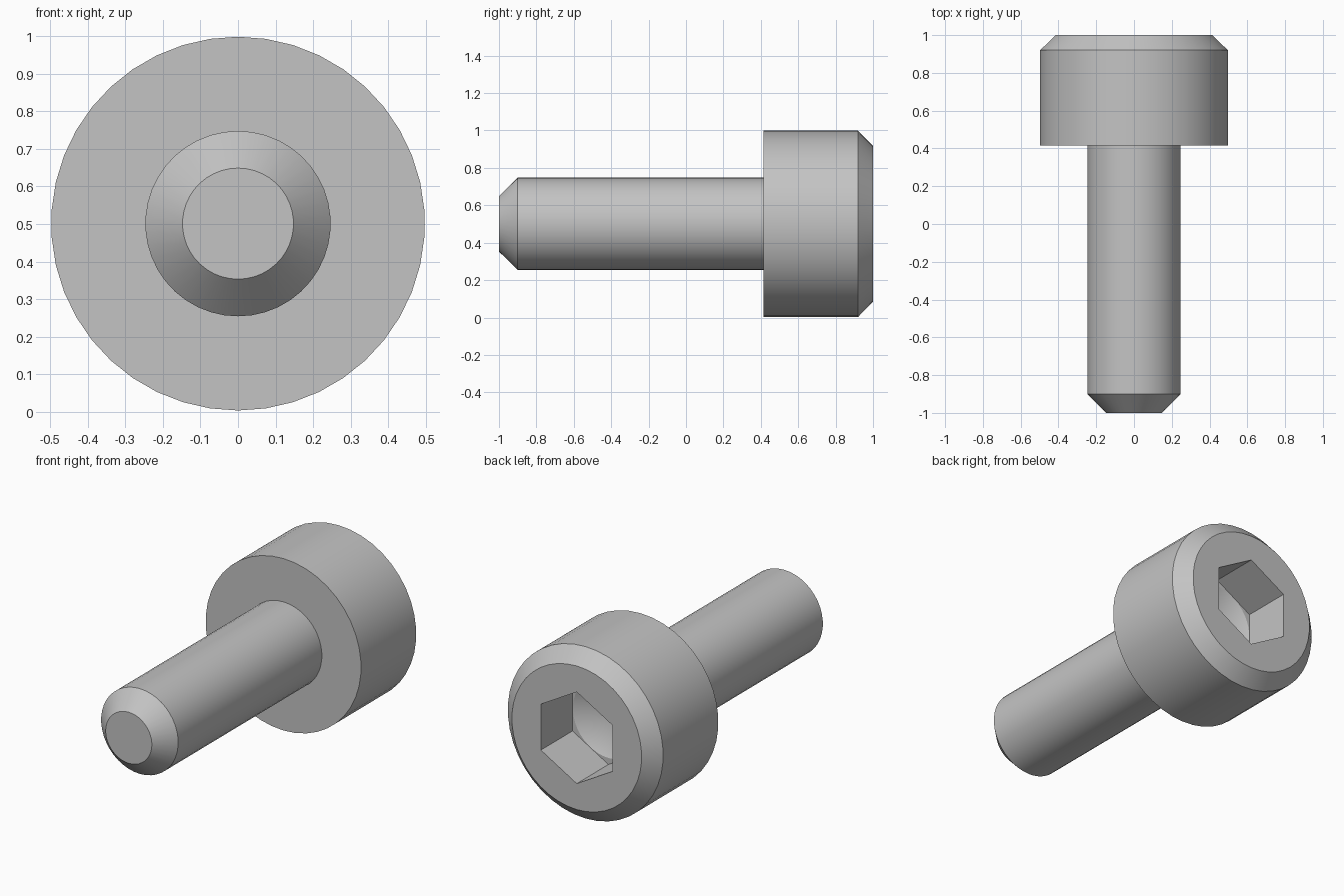
import bpy, bmesh
from math import sin, cos, pi, radians

cube = bpy.data.objects.get("Cube")
if cube:
    bpy.data.objects.remove(cube)

SEG = 42           # divisible by six, so the socket corners fall on vertices
AXIS_Z = 0.501
HEX_FLAT = 0.23    # half the width across the socket flats

steel = bpy.data.materials.new("grey_steel")
steel.use_nodes = True
GREY = (0.55, 0.55, 0.55, 1)
steel.diffuse_color = GREY
steel.node_tree.nodes["Principled BSDF"].inputs["Base Color"].default_value = GREY


def round_radius(r):
    return lambda a: r


def hex_radius(a):
    # hexagon with corners straight up and down
    return HEX_FLAT / cos(a % (pi / 3) - pi / 6)


def loft(name, rings, cap_start=False, apex_y=None):
    """Join rings (y, radius function) along the y axis."""
    bm = bmesh.new()
    loops = []
    for y, radius in rings:
        angles = [2 * pi * i / SEG for i in range(SEG)]
        loops.append([bm.verts.new((radius(a) * sin(a), y, AXIS_Z + radius(a) * cos(a)))
                      for a in angles])
    for near, far in zip(loops, loops[1:]):
        for i in range(SEG):
            j = (i + 1) % SEG
            bm.faces.new((near[i], near[j], far[j], far[i]))
    if cap_start:
        bm.faces.new(loops[0][::-1])
    if apex_y is not None:
        tip = bm.verts.new((0, apex_y, AXIS_Z))
        for i in range(SEG):
            bm.faces.new((loops[-1][i], loops[-1][(i + 1) % SEG], tip))
    # orient outwards: faces at the first ring must look towards -y or away from the axis
    bm.normal_update()
    first = bm.faces[:][0]
    side = first.calc_center_median()
    side.y, side.z = 0, side.z - AXIS_Z
    outward = side.normalized()
    outward.y = -1
    if first.normal.dot(outward) < 0:
        bmesh.ops.reverse_faces(bm, faces=[f for f in bm.faces if len(f.verts) < 5])
    mesh = bpy.data.meshes.new(name)
    bm.to_mesh(mesh)
    bm.free()
    mesh.materials.append(steel)
    obj = bpy.data.objects.new(name, mesh)
    bpy.context.collection.objects.link(obj)
    bpy.ops.object.select_all(action='DESELECT')
    obj.select_set(True)
    bpy.context.view_layer.objects.active = obj
    # a true outward check for the end cap as well
    if cap_start:
        for poly in mesh.polygons:
            if len(poly.vertices) > 4 and poly.normal.y > 0:
                poly.flip()
    bpy.ops.object.shade_smooth_by_angle(angle=radians(25))
    return obj


# Shank with a chamfered tip
loft("shank", [(-1, round_radius(0.148)), (-0.9, round_radius(0.247)),
               (0.415, round_radius(0.247))], cap_start=True)

# Head: underside, wall, chamfer, end face, hexagonal socket and drilled cone
loft("head", [(0.415, round_radius(0.247)), (0.415, round_radius(0.498)),
              (0.92, round_radius(0.498)), (1, round_radius(0.416)),
              (1, hex_radius), (0.71, hex_radius),
              (0.71, round_radius(HEX_FLAT - 0.002))], apex_y=0.58)
